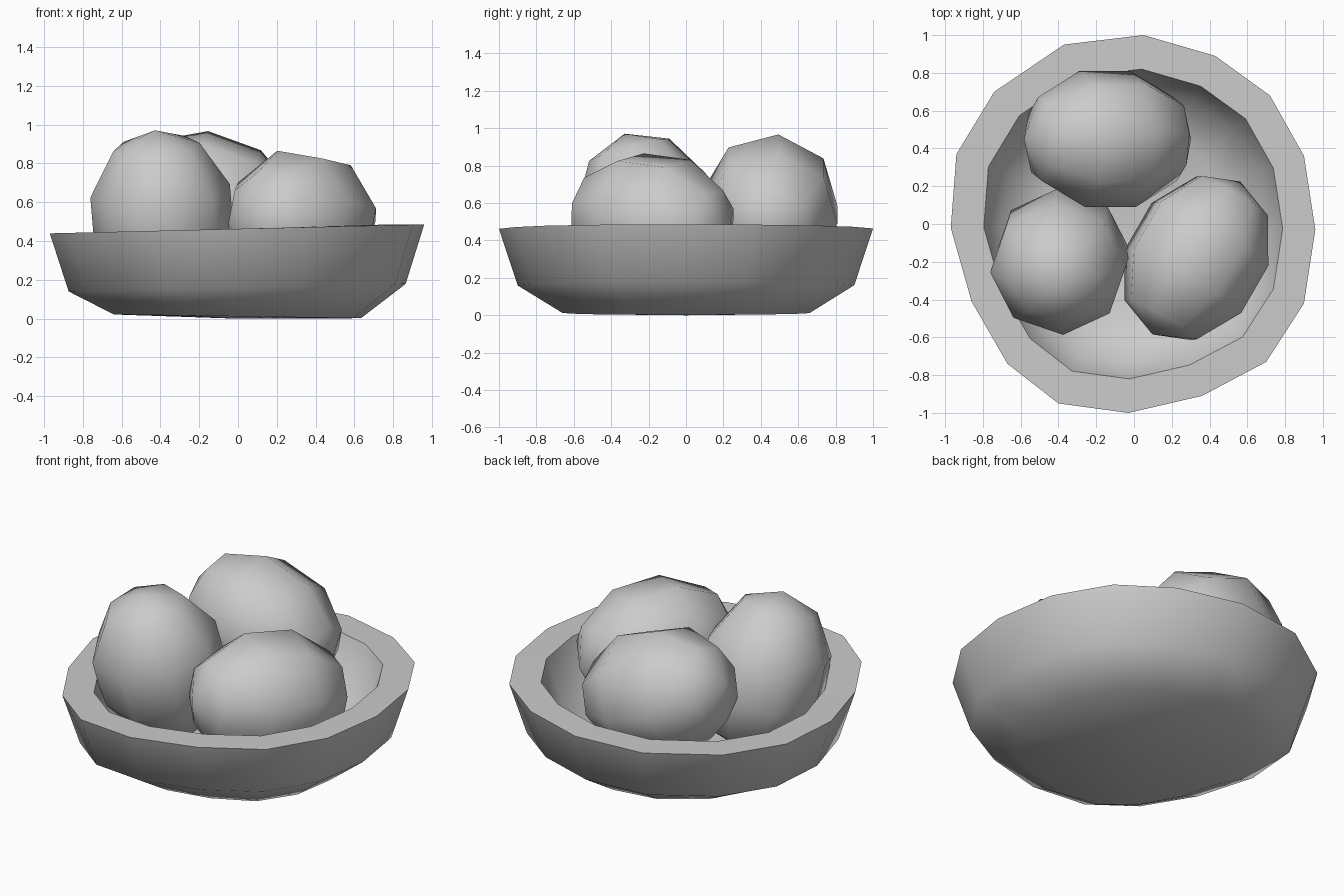
import bpy, bmesh, math
from mathutils import Vector, Matrix

cube = bpy.data.objects.get("Cube")
if cube:
    bpy.data.objects.remove(cube, do_unlink=True)

# One grey for everything
grey = bpy.data.materials.new("plain_grey")
grey.use_nodes = True
colour = (0.6, 0.6, 0.6, 1)
grey.diffuse_color = colour
grey.node_tree.nodes["Principled BSDF"].inputs["Base Color"].default_value = colour


def finish(bm, name):
    bmesh.ops.recalc_face_normals(bm, faces=bm.faces)
    mesh = bpy.data.meshes.new(name)
    bm.to_mesh(mesh)
    bm.free()
    mesh.materials.append(grey)
    obj = bpy.data.objects.new(name, mesh)
    bpy.context.collection.objects.link(obj)
    bpy.ops.object.select_all(action='DESELECT')
    obj.select_set(True)
    bpy.context.view_layer.objects.active = obj
    bpy.ops.object.shade_smooth_by_angle(angle=math.radians(60))


# Bowl: an uneven 16-sided outline, scaled through rings (scale, height, sideways tilt)
outline = [(.05, 1), (.43, .89), (.72, .68), (.90, .36), (.96, -.03), (.90, -.42),
           (.70, -.73), (.36, -.91), (-.03, -1), (-.40, -.95), (-.67, -.74),
           (-.86, -.41), (-.97, -.02), (-.94, .37), (-.74, .70), (-.37, .95)]
profile = [(.66, .012, -.01), (.90, .16, .02), (1, .463, .024),
           (.82, .463, .024), (.73, .22, .02), (.50, .10, 0)]
bm = bmesh.new()
rings = [[bm.verts.new((x * s, y * s, z + tilt * x)) for x, y in outline]
         for s, z, tilt in profile]
n = len(outline)
for low, high in zip(rings, rings[1:]):
    for i in range(n):
        j = (i + 1) % n
        bm.faces.new((low[i], low[j], high[j], high[i]))
for ring, z in ((rings[0], 0), (rings[-1], .085)):
    centre = bm.verts.new((0, 0, z))
    for i in range(n):
        bm.faces.new((ring[i], ring[(i + 1) % n], centre))
finish(bm, "bowl")


# Eggs: name, centre, long axis, roll about that axis
def egg(name, centre, axis, roll):
    bm = bmesh.new()
    bmesh.ops.create_uvsphere(bm, u_segments=8, v_segments=5, radius=1)
    turn = Vector(axis).to_track_quat('Z', 'Y').to_matrix().to_4x4()
    bm.transform(Matrix.Translation(centre) @ turn
                 @ Matrix.Rotation(math.radians(roll), 4, 'Z')
                 @ Matrix.Diagonal((.38, .38, .47, 1)))
    finish(bm, name)


egg("upright_egg", (-.39, -.20, .52), (-.08, -.27, .95), 20)
egg("front_egg", (.33, -.18, .50), (.5, .87, -.12), -14)
egg("back_egg", (-.14, .45, .58), (.94, 0, -.34), -7)
